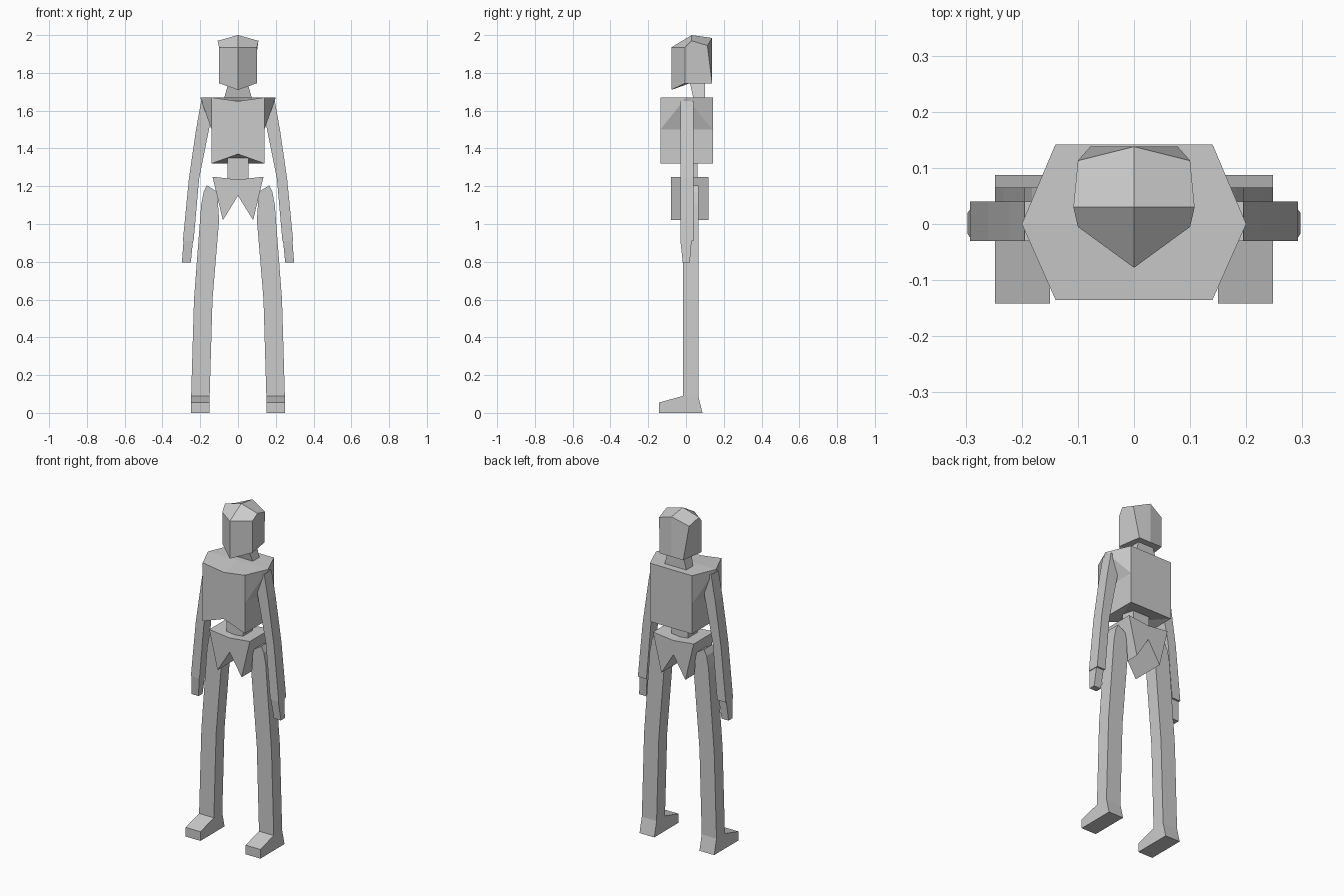
import bpy
import bmesh

cube = bpy.data.objects.get("Cube")
if cube:
    bpy.data.objects.remove(cube, do_unlink=True)

grey = bpy.data.materials.new("plain_grey")
grey.use_nodes = True
colour = (0.6, 0.6, 0.6, 1)
grey.diffuse_color = colour
grey.node_tree.nodes["Principled BSDF"].inputs["Base Color"].default_value = colour


def make(name, verts, faces, mirror=False):
    """Flat-shaded mesh; optionally half a body completed by a mirror modifier."""
    mesh = bpy.data.meshes.new(name)
    bm = bmesh.new()
    points = [bm.verts.new(v) for v in verts]
    for face in faces:
        bm.faces.new([points[i] for i in face])
    bmesh.ops.recalc_face_normals(bm, faces=bm.faces)
    bm.to_mesh(mesh)
    bm.free()
    mesh.materials.append(grey)
    obj = bpy.data.objects.new(name, mesh)
    bpy.context.collection.objects.link(obj)
    if mirror:
        obj.modifiers.new("Mirror", 'MIRROR').use_clip = True
    return obj


def skin(name, ring_a, ring_b):
    """Closed solid between two matching rings."""
    n = len(ring_a)
    sides = [(i, (i + 1) % n, n + (i + 1) % n, n + i) for i in range(n)]
    return make(name, ring_a + ring_b, sides + [range(n), range(n, 2 * n)])


def prism_y(name, profile, y0, y1):
    return skin(name, [(x, y0, z) for x, z in profile], [(x, y1, z) for x, z in profile])


def block(name, low, high):
    """Tapered block; each end is (x0, x1, y0, y1, z)."""
    def ring(e):
        x0, x1, y0, y1, z = e
        return [(x0, y0, z), (x1, y0, z), (x1, y1, z), (x0, y1, z)]
    return skin(name, ring(low), ring(high))


# Head: faceted half, pointed face and ridged crown
make("head", [
    (0, -.078, 1.71), (.1, -.005, 1.745), (.078, .138, 1.745), (0, .138, 1.745),
    (0, -.078, 1.935), (.1, -.005, 1.935), (.108, .03, 1.97), (.1, .113, 1.945),
    (0, .138, 1.985), (0, .03, 2), (0, .02, 1.745)],
    [(0, 1, 5, 4), (1, 2, 7, 6, 5), (2, 3, 8, 7),
     (9, 4, 5, 6), (9, 6, 7, 8), (0, 10, 1), (1, 10, 3, 2)], mirror=True)

# Neck
block("neck", (-.075, .075, .04, .1, 1.66), (-.05, .05, .02, .1, 1.75))

# Torso: half box with pointed shoulder and notched front hem
FRONT, BACK = -.135, .142
make("torso", [
    (0, FRONT, 1.65), (0, FRONT, 1.37), (.14, FRONT, 1.67), (.14, FRONT, 1.5),
    (.14, FRONT, 1.32), (.2, 0, 1.67), (.14, BACK, 1.67), (.14, BACK, 1.5),
    (.14, BACK, 1.32), (0, BACK, 1.67), (0, BACK, 1.32), (0, 0, 1.67)],
    [(0, 1, 4, 3, 2), (2, 3, 5), (3, 7, 5), (5, 7, 6), (3, 4, 8, 7),
     (6, 7, 8, 10, 9), (0, 2, 5, 11), (11, 5, 6, 9), (1, 10, 8), (1, 8, 4)],
    mirror=True)

# Waist and pelvis
block("waist", (-.055, .055, -.03, .06, 1.2), (-.055, .055, -.03, .06, 1.35))
prism_y("pelvis", [(-.135, 1.25), (-.08, 1.02), (0, 1.15),
                   (.08, 1.02), (.135, 1.25), (0, 1.235)], -.08, .12)

# Limbs on both sides
for side, s in (("left", 1), ("right", -1)):
    def flip(profile):
        return [(s * x, z) for x, z in profile]

    prism_y(side + "_arm", flip([
        (.14, 1.65), (.195, 1.65), (.222, 1.5), (.26, 1.24), (.292, .91),
        (.235, .91), (.206, 1.24), (.15, 1.52)]), -.03, .04)
    block(side + "_hand", (s * .25, s * .297, -.017, .02, .795),
          (s * .238, s * .288, -.03, .03, .915))
    prism_y(side + "_leg", flip([
        (.165, 1.205), (.182, 1.17), (.195, 1.1), (.233, .6), (.248, .09),
        (.15, .09), (.135, .6), (.1, 1.02), (.11, 1.17)]), -.015, .065)

    foot = [(-.142, 0), (.087, 0), (.065, .09), (-.015, .09), (-.142, .055)]
    skin(side + "_foot", [(s * .15, y, z) for y, z in foot],
         [(s * .248, y, z) for y, z in foot])
